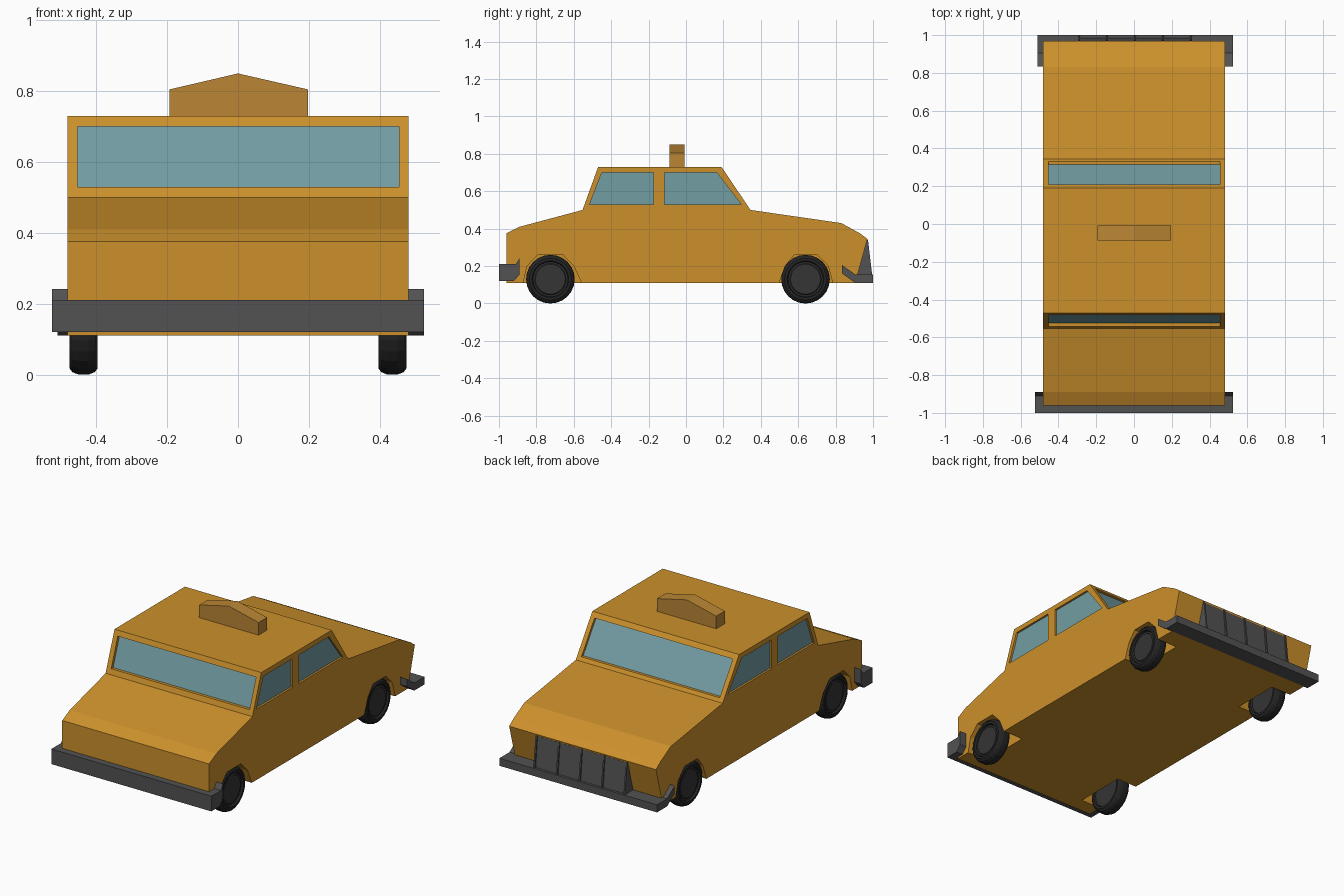
import bpy, bmesh
from math import pi
from mathutils import Matrix, Vector

if "Cube" in bpy.data.objects:
    bpy.data.objects.remove(bpy.data.objects["Cube"])


def material(name, rgb):
    m = bpy.data.materials.new(name)
    m.diffuse_color = (*rgb, 1)
    m.use_nodes = True
    m.node_tree.nodes["Principled BSDF"].inputs["Base Color"].default_value = m.diffuse_color
    return m


paint = material("paint", (0.60, 0.28, 0.025))
sign_paint = material("sign_paint", (0.50, 0.24, 0.035))
glass_mat = material("glass", (0.17, 0.34, 0.37))
trim = material("trim", (0.085, 0.085, 0.085))
rubber = material("rubber", (0.018, 0.018, 0.018))
hub_mat = material("hub", (0.035, 0.035, 0.035))


def finish(name, bm, mat):
    bmesh.ops.recalc_face_normals(bm, faces=bm.faces)
    me = bpy.data.meshes.new(name)
    bm.to_mesh(me)
    bm.free()
    ob = bpy.data.objects.new(name, me)
    bpy.context.collection.objects.link(ob)
    if mat:
        me.materials.append(mat)
    return ob


def prism(name, pts, a, b, mat=None, axis="x"):
    """Extrude a side profile (y, z) along x, or a front profile (x, z) along y."""
    bm = bmesh.new()
    at = lambda p, t: (t, *p) if axis == "x" else (p[0], t, p[1])
    face = bm.faces.new([bm.verts.new(at(p, a)) for p in pts])
    ext = bmesh.ops.extrude_face_region(bm, geom=[face])
    step = Vector((b - a, 0, 0)) if axis == "x" else Vector((0, b - a, 0))
    bmesh.ops.translate(bm, vec=step, verts=[v for v in ext["geom"] if isinstance(v, bmesh.types.BMVert)])
    return finish(name, bm, mat)


def cut(target, pts, a, b):
    """Subtract a prism from the target and discard the cutter."""
    tool = prism("cutter", pts, a, b, paint)
    tool.hide_render = True
    mod = target.modifiers.new("cut", "BOOLEAN")
    mod.operation, mod.solver, mod.object = "DIFFERENCE", "EXACT", tool
    bpy.context.view_layer.objects.active = target
    bpy.ops.object.modifier_apply(modifier=mod.name)
    bpy.data.objects.remove(tool)


def both_sides(a, b):
    return (("right", a, b), ("left", -b, -a))


# Body shell
body = prism("body", [(-0.96, 0.11), (-0.96, 0.375), (-0.89, 0.41), (-0.553, 0.50), (-0.47, 0.73),
                      (0.19, 0.73), (0.345, 0.50), (0.83, 0.43), (0.93, 0.375), (0.97, 0.345),
                      (0.905, 0.11)], -0.482, 0.482, paint)

# Wheel arches
arches = [[(-0.875, 0.09), (-0.85, 0.20), (-0.79, 0.262), (-0.66, 0.262), (-0.60, 0.20), (-0.55, 0.09)],
          [(0.49, 0.09), (0.53, 0.20), (0.58, 0.262), (0.70, 0.262), (0.76, 0.20), (0.79, 0.09)]]
for arch in arches:
    for side, a, b in both_sides(0.35, 0.55):
        cut(body, arch, a, b)

# Side windows
windows = {"front": [(-0.515, 0.53), (-0.45, 0.70), (-0.175, 0.70), (-0.175, 0.53)],
           "rear": [(-0.115, 0.53), (-0.115, 0.70), (0.165, 0.70), (0.295, 0.53)]}
for pos, pts in windows.items():
    for side, a, b in both_sides(0.468, 0.55):
        cut(body, pts, a, b)
    for side, a, b in both_sides(0.462, 0.470):
        prism(f"{pos}_window_{side}", pts, a, b, glass_mat)


# Windscreen and back window, sunk into the sloping ends of the cabin
def end_window(name, low, high, inward):
    def slab(d0, d1):
        return [(low[0] + d0 * inward, low[1]), (high[0] + d0 * inward, high[1]),
                (high[0] + d1 * inward, high[1]), (low[0] + d1 * inward, low[1])]
    cut(body, slab(-0.05, 0.02), -0.453, 0.455)
    prism(name, slab(0.018, 0.026), -0.453, 0.455, glass_mat)


end_window("windscreen", (-0.542, 0.53), (-0.481, 0.70), 1)
end_window("back_window", (0.332, 0.52), (0.208, 0.703), -1)

# Roof sign
prism("roof_sign", [(-0.193, 0.73), (-0.193, 0.805), (0, 0.85), (0.197, 0.805), (0.197, 0.73)],
      -0.088, -0.008, sign_paint, "y")

# Bumpers with wrap-around ends
prism("front_bumper", [(-1, 0.12), (-1, 0.21), (-0.955, 0.21), (-0.955, 0.12)], -0.525, 0.525, trim)
prism("rear_bumper", [(0.905, 0.11), (1, 0.11), (1, 0.155), (0.905, 0.155)], -0.51, 0.525, trim)
for side, a, b in both_sides(0.48, 0.525):
    prism(f"front_bumper_end_{side}", [(-0.955, 0.12), (-0.955, 0.21), (-0.91, 0.21), (-0.89, 0.242),
                                       (-0.89, 0.155), (-0.92, 0.12)], a, b, trim)
for side, a, b in (("right", 0.48, 0.525), ("left", -0.51, -0.48)):
    prism(f"rear_bumper_end_{side}", [(0.835, 0.16), (0.835, 0.205), (0.905, 0.155), (0.905, 0.11)], a, b, trim)

# Grille wedge with upright ribs
prism("grille", [(0.965, 0.335), (0.968, 0.335), (0.985, 0.155), (0.905, 0.155)], -0.295, 0.305, trim)
for i in range(5):
    x = -0.295 + i * 0.148
    prism(f"grille_rib_{i + 1}", [(0.96, 0.335), (0.973, 0.342), (0.995, 0.155), (0.91, 0.155)],
          x, x + 0.009, trim)


# Wheels: lathed tyre and recessed hub
def lathe(name, profile, y, x, flip, mat, n=24):
    bm = bmesh.new()
    vs = [bm.verts.new((px * flip, 0, r)) for r, px in profile]
    es = [bm.edges.new(p) for p in zip(vs, vs[1:])]
    bmesh.ops.spin(bm, geom=vs + es, cent=(0, 0, 0), axis=(1, 0, 0), angle=2 * pi, steps=n)
    bmesh.ops.remove_doubles(bm, verts=bm.verts, dist=1e-4)
    bmesh.ops.translate(bm, vec=(x, y, 0.13), verts=bm.verts)
    return finish(name, bm, mat)


tyre = [(0.093, -0.03), (0.098, -0.04), (0.112, -0.04), (0.123, -0.032), (0.13, -0.014),
        (0.13, 0.014), (0.123, 0.032), (0.112, 0.04), (0.098, 0.04), (0.093, 0.028)]
hub = [(0, -0.03), (0.095, -0.03), (0.095, 0.026), (0.085, 0.026), (0.08, 0.032), (0, 0.032)]
for pos, y in (("front", -0.725), ("rear", 0.639)):
    for side, s in (("right", 1), ("left", -1)):
        lathe(f"{pos}_tyre_{side}", tyre, y, s * 0.436, s, rubber)
        lathe(f"{pos}_hub_{side}", hub, y, s * 0.436, s, hub_mat)
